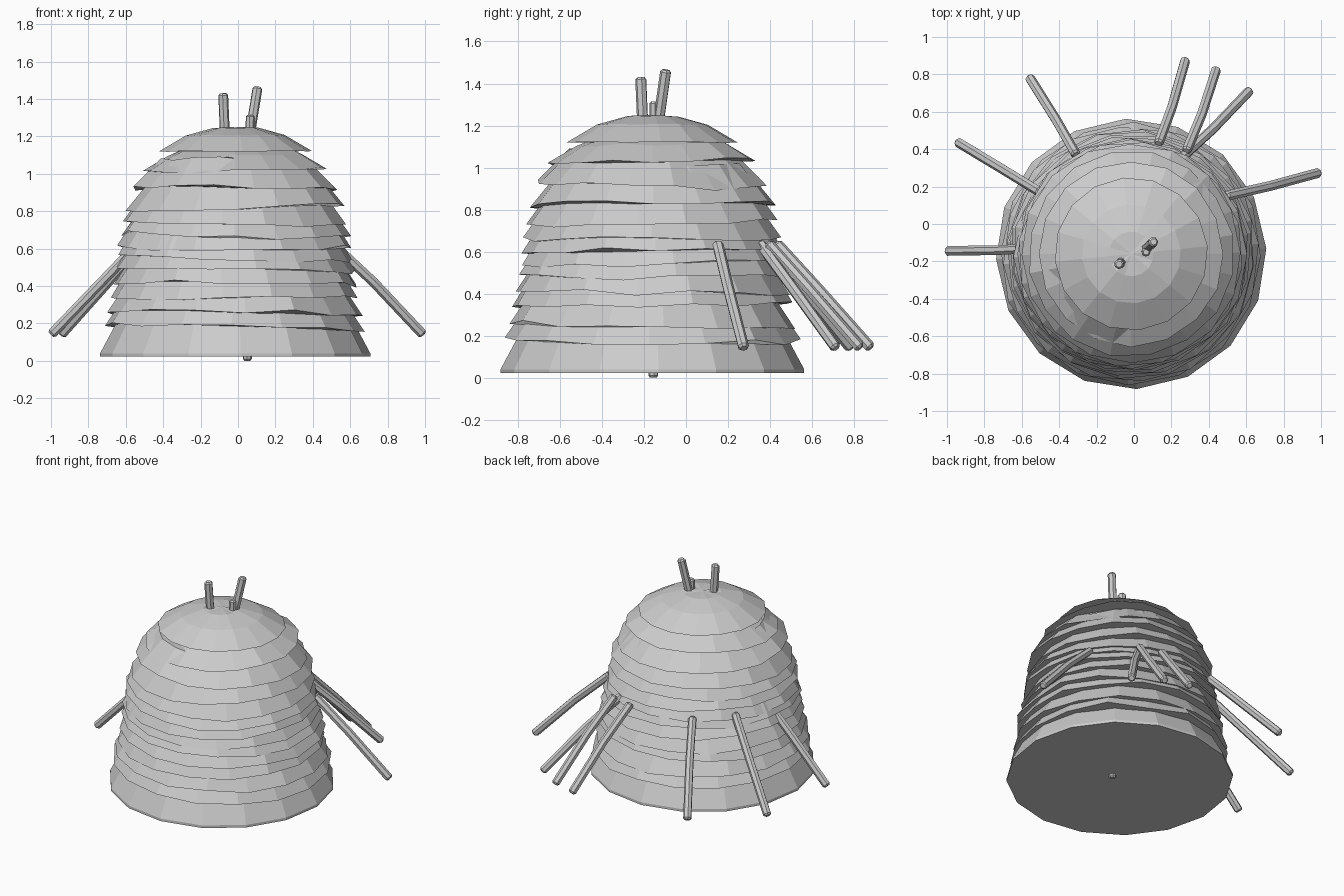
import bpy, bmesh, math, random
from mathutils import Vector

if "Cube" in bpy.data.objects:
    bpy.data.objects.remove(bpy.data.objects["Cube"])

random.seed(7)
CX, CY = -0.015, -0.16


def new_object(name, bm):
    bmesh.ops.recalc_face_normals(bm, faces=bm.faces)
    mesh = bpy.data.meshes.new(name)
    bm.to_mesh(mesh)
    bm.free()
    ob = bpy.data.objects.new(name, mesh)
    bpy.context.collection.objects.link(ob)
    return ob


def loft(name, rings):
    """Closed solid through a list of equal-length point rings."""
    bm = bmesh.new()
    vs = [[bm.verts.new(p) for p in ring] for ring in rings]
    n = len(vs[0])
    for a, b in zip(vs, vs[1:]):
        for i in range(n):
            j = (i + 1) % n
            bm.faces.new((a[i], a[j], b[j], b[i]))
    bm.faces.new(vs[0][::-1])
    bm.faces.new(vs[-1])
    return new_object(name, bm)


def straw_layer(name, profile, wobble=0.0, tilt=0.0, turn=0.0, sides=16):
    phase = random.uniform(0, 6.28)
    jitter = [random.uniform(-wobble, wobble) for _ in range(sides)]
    rings = []
    for r, z in profile:
        ring = []
        for i in range(sides):
            a = 2 * math.pi * i / sides + turn
            rr = r * (1 + jitter[i] * 0.5)
            dz = tilt * math.cos(a - phase) + jitter[i] * 0.6
            ring.append((CX + rr * math.cos(a), CY + rr * math.sin(a), z + dz))
        rings.append(ring)
    return loft(name, rings)


def stick(name, pts, r=0.027, sides=7):
    pts = [Vector(p) for p in pts]
    rings = []
    for i, p in enumerate(pts):
        d = (pts[min(i + 1, len(pts) - 1)] - pts[max(i - 1, 0)]).normalized()
        u = d.cross(Vector((0.3, 0.9, 0.1))).normalized()
        v = d.cross(u)
        ring = lambda c, q: [c + (u * math.cos(2 * math.pi * k / sides)
                                  + v * math.sin(2 * math.pi * k / sides)) * q
                             for k in range(sides)]
        if i == 0:
            rings.append(ring(p, r * 0.65))
            rings.append(ring(p + d * r * 0.4, r))
        elif i == len(pts) - 1:
            rings.append(ring(p - d * r * 0.4, r))
            rings.append(ring(p, r * 0.65))
        else:
            rings.append(ring(p, r))
    return loft(name, rings)


# bottom skirt, standing on a flat floor
straw_layer("straw_base", [(0.723, 0.022), (0.723, 0.04), (0.60, 0.27)], turn=0.04)

# overlapping straw shingles: lip radius, lip height, top radius, top height
layers = [(0.70, 0.18, 0.60, 0.33), (0.685, 0.25, 0.585, 0.40),
          (0.665, 0.34, 0.575, 0.49), (0.66, 0.41, 0.56, 0.56),
          (0.645, 0.49, 0.55, 0.63), (0.63, 0.55, 0.545, 0.69),
          (0.625, 0.61, 0.53, 0.76), (0.615, 0.67, 0.50, 0.83),
          (0.60, 0.735, 0.48, 0.90), (0.588, 0.82, 0.44, 1.0),
          (0.55, 0.915, 0.40, 1.065)]
for k, (r, z, r2, z2) in enumerate(layers):
    straw_layer(f"straw_layer_{k + 1}", [(r, z), (r2, z2)], wobble=0.024,
                tilt=0.014, turn=random.uniform(0, 0.39))
straw_layer("straw_layer_upper", [(0.495, 1.025), (0.36, 1.105), (0.25, 1.15)],
            wobble=0.016, tilt=0.014)

# rounded straw cap
straw_layer("straw_cap", [(0.41, 1.12), (0.265, 1.205), (0.12, 1.245), (0.01, 1.247)],
            wobble=0.006, turn=0.1)

# leaning poles around the sides: inner top xy, outer foot xy
poles = [((-0.50, 0.17), (-0.945, 0.44)), ((-0.31, 0.37), (-0.56, 0.785)),
         ((0.13, 0.43), (0.275, 0.88)), ((0.28, 0.39), (0.44, 0.83)),
         ((0.25, 0.35), (0.62, 0.715)), ((0.49, 0.15), (0.99, 0.275)),
         ((-0.52, -0.13), (-1.0, -0.145))]
for k, (a, b) in enumerate(poles):
    a, b = Vector((*a, 0.64)), Vector((*b, 0.14))
    mid = a.lerp(b, 0.45) + Vector((0.008, -0.004, 0.008))
    stick(f"side_pole_{k + 1}", [a, mid, b])

# centre pole and the two pole tips above the cap
stick("centre_pole", [(0.05, -0.155, 0.0), (0.05, -0.155, 0.7), (0.065, -0.15, 1.315)], 0.024)
stick("top_pole_left", [(-0.065, -0.20, 1.0), (-0.07, -0.205, 1.2), (-0.08, -0.215, 1.43)])
stick("top_pole_right", [(0.04, -0.16, 1.0), (0.065, -0.13, 1.22), (0.105, -0.095, 1.465)])
